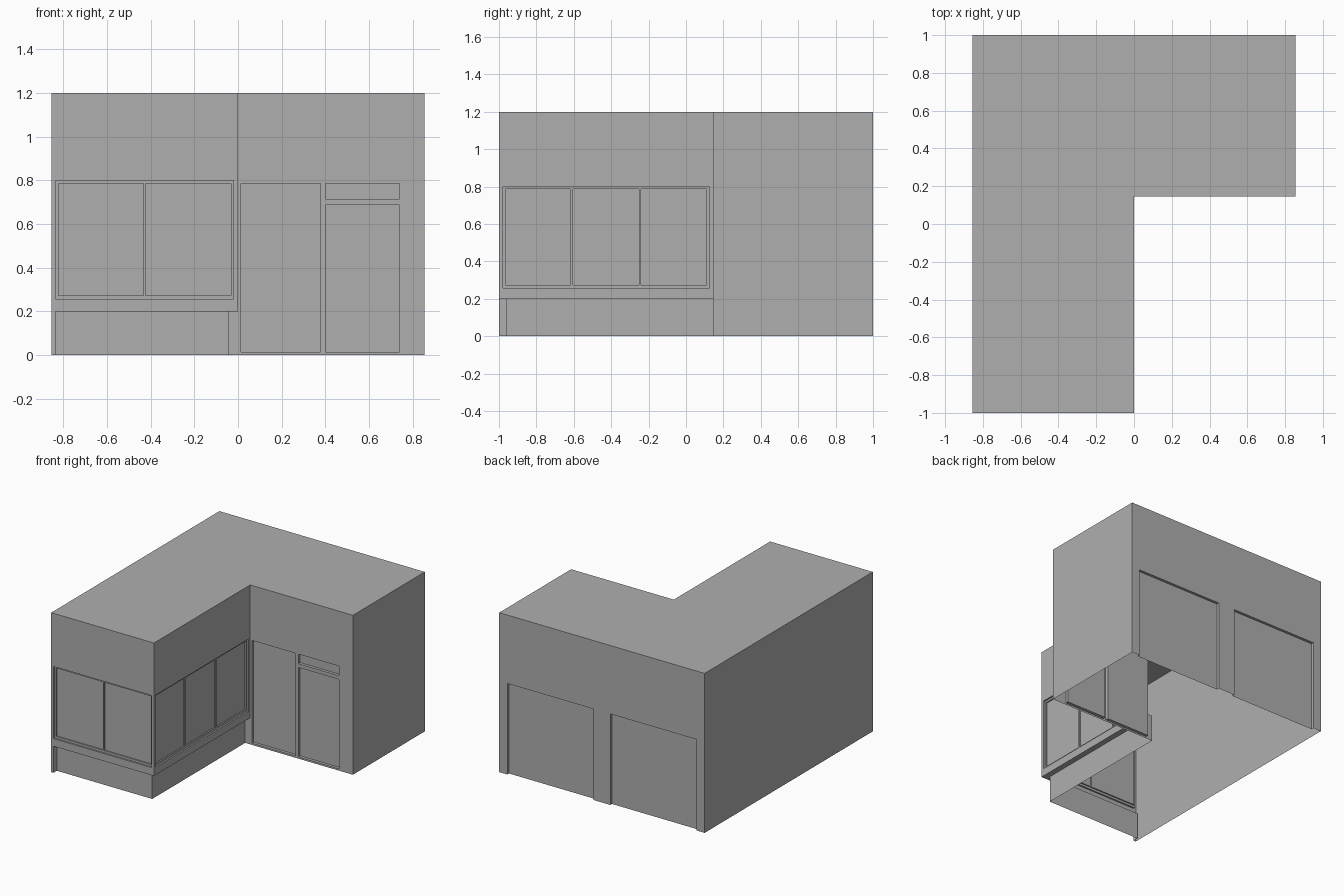
import bpy, bmesh

if "Cube" in bpy.data.objects:
    bpy.data.objects.remove(bpy.data.objects["Cube"])

W, H = 0.855, 1.2      # half width, wall height
INNER_Y = 0.145        # front wall of the side wing
FRAME, PANE = 0.012, 0.022   # recess depths
OUT = 0.05             # how far cutters reach outside the walls


def new_object(name, bm):
    bmesh.ops.recalc_face_normals(bm, faces=bm.faces)
    mesh = bpy.data.meshes.new(name)
    bm.to_mesh(mesh)
    bm.free()
    obj = bpy.data.objects.new(name, mesh)
    bpy.context.collection.objects.link(obj)
    return obj


def prism(name, outline, z0, z1):
    bm = bmesh.new()
    face = bm.faces.new([bm.verts.new((x, y, z0)) for x, y in outline])
    top = bmesh.ops.extrude_face_region(bm, geom=[face])["geom"]
    bmesh.ops.translate(bm, vec=(0, 0, z1 - z0),
                        verts=[v for v in top if isinstance(v, bmesh.types.BMVert)])
    return new_object(name, bm)


def cut(x0, x1, y0, y1, z0, z1):
    """Subtract a box from the building."""
    cutter = prism("cutter", [(x0, y0), (x1, y0), (x1, y1), (x0, y1)], z0, z1)
    cutter.hide_render = True
    mod = building.modifiers.new("recess", "BOOLEAN")
    mod.operation, mod.solver, mod.object = "DIFFERENCE", "EXACT", cutter
    bpy.context.view_layer.objects.active = building
    bpy.ops.object.modifier_apply(modifier=mod.name)
    bpy.data.objects.remove(cutter)


def cut_front(wall_y, x0, x1, z0, z1, depth):
    cut(x0, x1, wall_y - OUT, wall_y + depth, z0, z1)


def cut_side(y0, y1, z0, z1, depth):
    cut(-depth, OUT, y0, y1, z0, z1)


# L-shaped body
building = prism("building_shell", [(-W, -1), (0, -1), (0, INNER_Y), (W, INNER_Y),
                                    (W, 1), (-W, 1)], 0, H)

# set-back base below the shop windows
cut(-0.836, OUT, -1 - OUT, -0.96, -OUT, 0.2)
cut(-0.042, OUT, -1 - OUT, INNER_Y, -OUT, 0.2)

# front window: frame recess, then two panes
cut_front(-1, -0.836, -0.02, 0.257, 0.8, FRAME)
for x0, x1 in ((-0.822, -0.434), (-0.424, -0.033)):
    cut_front(-1, x0, x1, 0.273, 0.786, PANE)

# side window: frame recess, then three panes
cut_side(-0.978, 0.125, 0.257, 0.8, FRAME)
for y0, y1 in ((-0.964, -0.618), (-0.604, -0.25), (-0.24, 0.11)):
    cut_side(y0, y1, 0.273, 0.786, PANE)

# entrance: fixed pane, door and transom
for x0, x1, z0, z1 in ((0.013, 0.378, 0.013, 0.786), (0.401, 0.74, 0.013, 0.686),
                       (0.401, 0.74, 0.714, 0.786)):
    cut_front(INNER_Y, x0, x1, z0, z1, PANE)

# two wide doors in the back wall
for x0, x1 in ((-0.788, -0.07), (0.07, 0.788)):
    cut(x0, x1, 1 - 0.02, 1 + OUT, -OUT, 0.685)

# open underside
bm = bmesh.new()
bm.from_mesh(building.data)
bottom = [f for f in bm.faces if f.calc_center_median().z < 0.001 and f.normal.z < -0.9]
bmesh.ops.delete(bm, geom=bottom, context="FACES")
bm.to_mesh(building.data)
bm.free()

# dark grey walls
grey = bpy.data.materials.new("dark_grey")
grey.diffuse_color = (0.43, 0.43, 0.43, 1)
grey.use_nodes = True
grey.node_tree.nodes["Principled BSDF"].inputs["Base Color"].default_value = grey.diffuse_color
building.data.materials.clear()
building.data.materials.append(grey)
